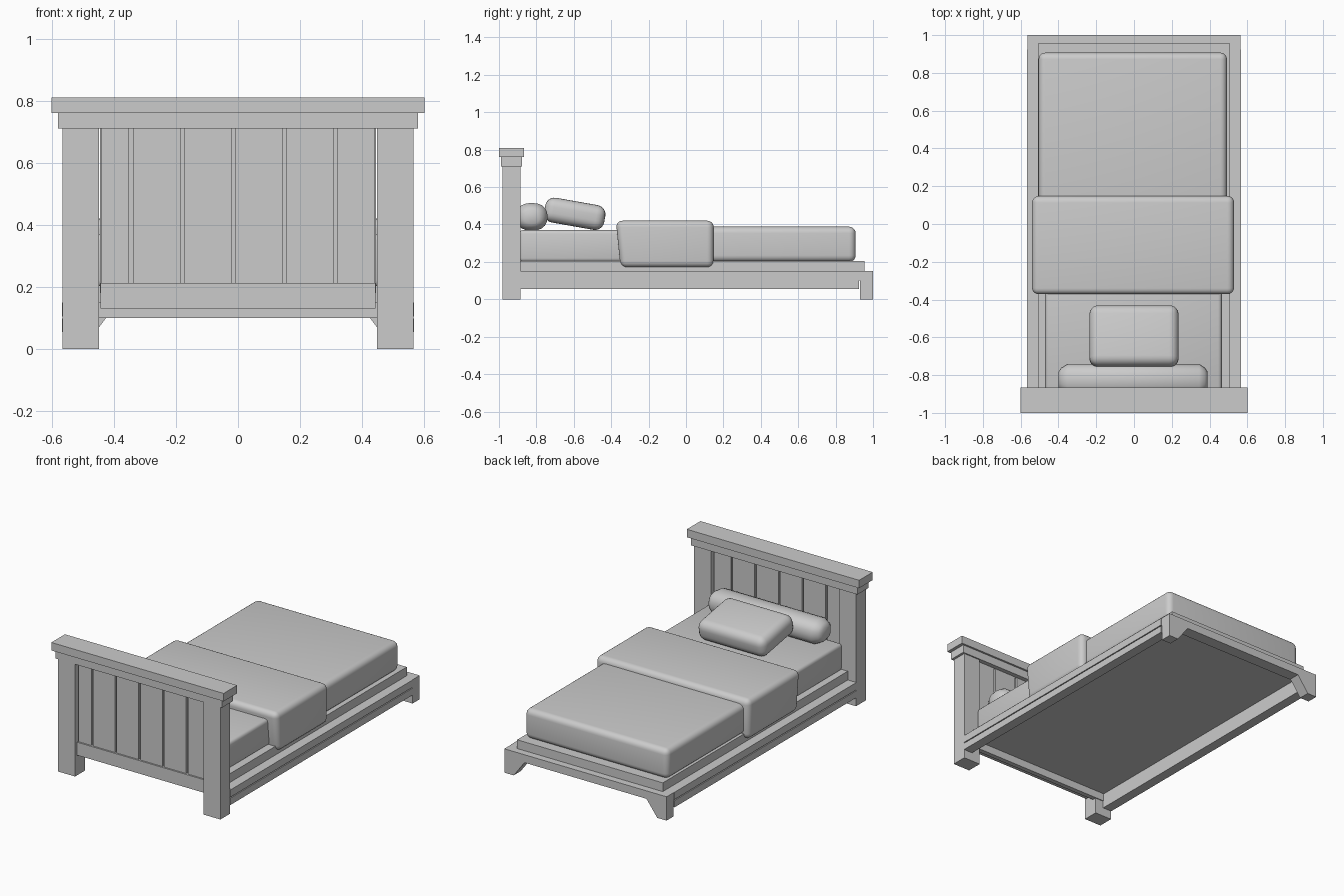
import bpy, bmesh, math
from mathutils import Matrix, Vector

if "Cube" in bpy.data.objects:
    bpy.data.objects.remove(bpy.data.objects["Cube"])

grey = bpy.data.materials.new("plain grey")
grey.diffuse_color = (0.6, 0.6, 0.6, 1)
grey.use_nodes = True
grey.node_tree.nodes["Principled BSDF"].inputs["Base Color"].default_value = grey.diffuse_color


def finish(name, bm, smooth=False):
    bmesh.ops.recalc_face_normals(bm, faces=bm.faces[:])
    me = bpy.data.meshes.new(name)
    bm.to_mesh(me)
    bm.free()
    me.materials.append(grey)
    ob = bpy.data.objects.new(name, me)
    bpy.context.collection.objects.link(ob)
    if smooth:
        for p in me.polygons:
            p.use_smooth = True
    return ob


def cube(x0, x1, y0, y1, z0, z1):
    bm = bmesh.new()
    size = Matrix.Diagonal((x1 - x0, y1 - y0, z1 - z0, 1))
    mid = Matrix.Translation(((x0 + x1) / 2, (y0 + y1) / 2, (z0 + z1) / 2))
    bmesh.ops.create_cube(bm, size=1, matrix=mid @ size)
    return bm


def box(name, *b):
    return finish(name, cube(*b))


def soft_bm(b, r, seg=5):
    bm = cube(*b)
    bmesh.ops.bevel(bm, geom=bm.edges[:], offset=r, segments=seg,
                    profile=0.5, affect='EDGES', clamp_overlap=True)
    return bm


# headboard caps
box("headboard_top_cap", -0.60, 0.60, -1.0, -0.865, 0.76, 0.81)
box("headboard_lower_cap", -0.58, 0.58, -0.988, -0.877, 0.71, 0.76)

# headboard planks with grooves over a thin backing
cuts = [-0.445, -0.345, -0.18, -0.015, 0.15, 0.315, 0.445]
for i, (a, b) in enumerate(zip(cuts, cuts[1:])):
    box(f"headboard_plank_{i + 1}", a + 0.006, b - 0.006, -0.958, -0.905, 0.18, 0.71)
box("headboard_backing", -0.445, 0.445, -0.945, -0.918, 0.18, 0.71)
box("headboard_bottom_rail", -0.443, 0.443, -0.968, -0.895, 0.13, 0.212)
box("head_end_rail", -0.505, 0.505, -0.91, -0.88, 0.10, 0.15)

# posts, side rails and feet on both sides
for side, s in (("left", -1), ("right", 1)):
    def mbox(name, a, b, *rest):
        box(f"{side}_{name}", min(s * a, s * b), max(s * a, s * b), *rest)
    mbox("headboard_post", 0.447, 0.565, -0.982, -0.885, 0, 0.71)
    mbox("side_rail_upper", 0.505, 0.567, -0.885, 0.925, 0.104, 0.15)
    mbox("side_rail_lower", 0.505, 0.567, -0.885, 0.925, 0.055, 0.098)
    mbox("side_rail_groove", 0.505, 0.56, -0.885, 0.925, 0.09, 0.11)
    bm = bmesh.new()
    prof = [(0.565, 0), (0.565, 0.10), (0.425, 0.10), (0.50, 0)]
    f = bm.faces.new([bm.verts.new((s * x, 0.93, z)) for x, z in prof])
    ext = bmesh.ops.extrude_face_region(bm, geom=[f])
    bmesh.ops.translate(bm, vec=(0, 0.07, 0),
                        verts=[v for v in ext["geom"] if isinstance(v, bmesh.types.BMVert)])
    finish(f"{side}_foot", bm)

# foot end rail and platform
box("foot_end_rail", -0.565, 0.565, 0.925, 1.0, 0.10, 0.15)
box("platform", -0.507, 0.507, -0.90, 0.955, 0.148, 0.205)

# mattress and bedding
finish("mattress", soft_bm((-0.47, 0.465, -0.89, -0.1, 0.20, 0.37), 0.02, 3), True)
finish("blanket", soft_bm((-0.505, 0.492, 0.0, 0.907, 0.20, 0.388), 0.035), True)
bm = soft_bm((-0.54, 0.53, -0.375, 0.148, 0.17, 0.42), 0.035)
for v in bm.verts:
    if v.co.y < -0.2:
        v.co.y += 0.025 * (0.42 - v.co.z) / 0.25
finish("folded_blanket", bm, True)

# pillow, tilted against the bolster
bm = soft_bm((-0.236, 0.236, -0.162, 0.162, -0.067, 0.067), 0.05)
for v in bm.verts:
    v.co.y *= 1 + 0.06 * (abs(v.co.x) / 0.236) ** 2 - 0.03
bm.transform(Matrix.Translation((0, -0.595, 0.457)) @ Matrix.Rotation(math.radians(-10), 4, 'X'))
finish("pillow", bm, True)

# bolster, rings along x
bm = bmesh.new()
rings = []
for x, k in ((-0.4, 0.5), (-0.385, 0.76), (-0.35, 1), (0.345, 1), (0.375, 0.76), (0.39, 0.5)):
    ring = []
    for i in range(20):
        t = 2 * math.pi * i / 20
        c, d = math.cos(t), math.sin(t)
        y = math.copysign(abs(c) ** 0.85, c) * 0.085 * k
        z = math.copysign(abs(d) ** 0.85, d) * 0.074 * k
        ring.append(bm.verts.new((x, -0.825 + y, 0.441 + z)))
    rings.append(ring)
for a, b in zip(rings, rings[1:]):
    for i in range(20):
        j = (i + 1) % 20
        bm.faces.new((a[i], a[j], b[j], b[i]))
bm.faces.new(rings[0])
bm.faces.new(rings[-1])
finish("bolster", bm, True)
